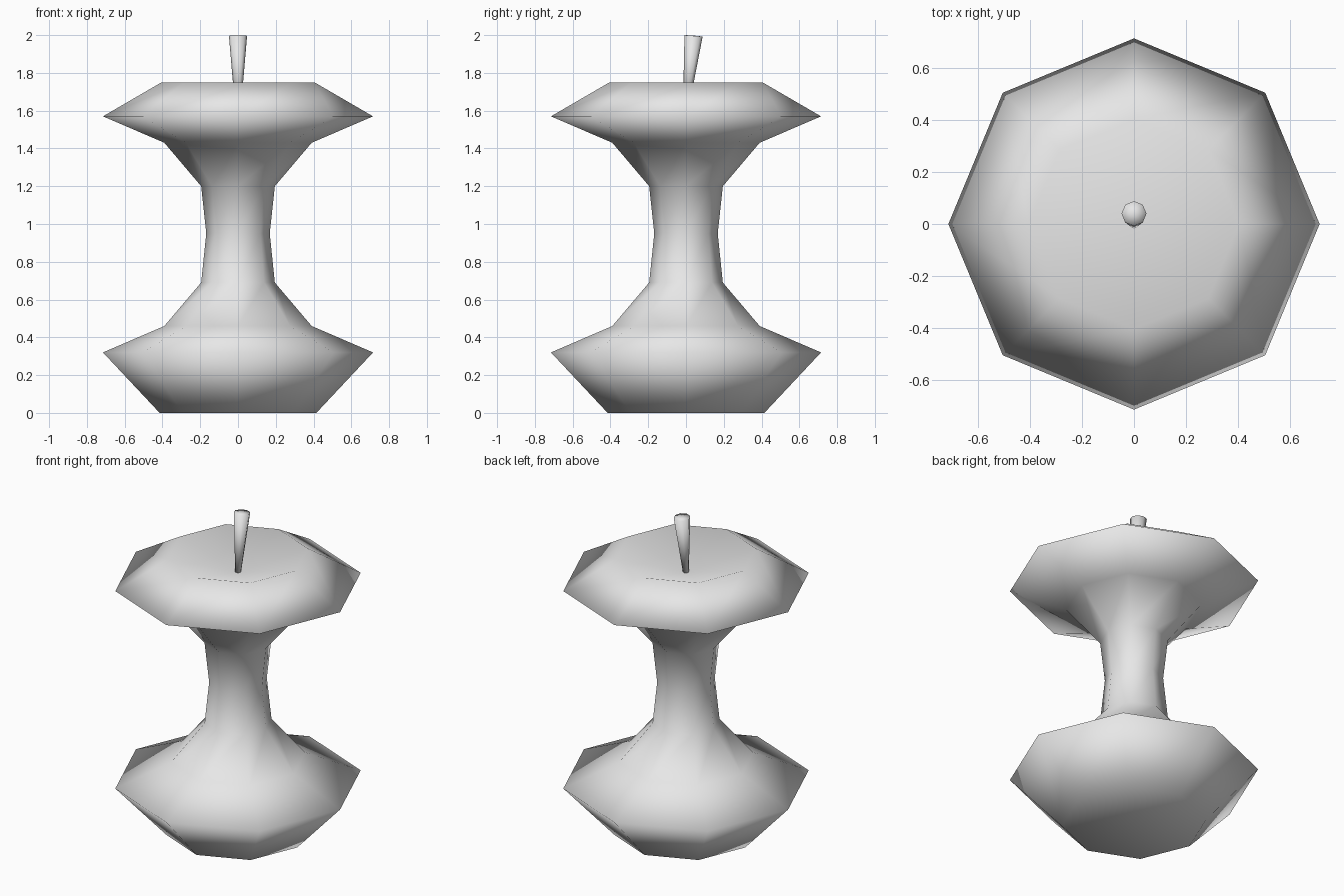
import bpy, bmesh
from math import cos, sin, pi
from mathutils import Vector

cube = bpy.data.objects.get("Cube")
if cube:
    bpy.data.objects.remove(cube, do_unlink=True)

SIDES = 8

grey = bpy.data.materials.new("plain grey")
grey.use_nodes = True
colour = (0.8, 0.8, 0.8, 1)
grey.diffuse_color = colour
grey.node_tree.nodes["Principled BSDF"].inputs["Base Color"].default_value = colour


def lathe(name, rings, bottom, top):
    """Skin rings of (centre, radius, tilt) and close both ends with fans."""
    bm = bmesh.new()
    loops = []
    for centre, radius, tilt in rings:
        loop = []
        for i in range(SIDES):
            a = 2 * pi * i / SIDES
            offset = Vector((cos(a), sin(a), -tilt * sin(a))) * radius
            loop.append(bm.verts.new(Vector(centre) + offset))
        loops.append(loop)
    low, high = bm.verts.new(bottom), bm.verts.new(top)
    for i in range(SIDES):
        j = (i + 1) % SIDES
        for a, b in zip(loops, loops[1:]):
            bm.faces.new((a[i], a[j], b[j], b[i]))
        bm.faces.new((low, loops[0][j], loops[0][i]))
        bm.faces.new((high, loops[-1][i], loops[-1][j]))
    for face in bm.faces:
        face.smooth = True
    mesh = bpy.data.meshes.new(name)
    bm.to_mesh(mesh)
    bm.free()
    mesh.materials.append(grey)
    obj = bpy.data.objects.new(name, mesh)
    bpy.context.collection.objects.link(obj)
    return obj


# Eaten fruit: wide rims above and below a thin waist, dimple on top
profile = [(0.415, 0), (0.715, 0.32), (0.39, 0.46), (0.195, 0.69), (0.168, 0.95),
           (0.195, 1.2), (0.39, 1.43), (0.715, 1.57), (0.405, 1.75)]
lathe("apple_core", [((0, 0, z), r, 0) for r, z in profile], (0, 0, 0), (0, 0, 1.63))

# Stem: flares upward and leans back, with a slightly tilted tip
lathe("stem", [((0, 0, 1.62), 0.016, 0), ((0, 0.04, 1.996), 0.048, 0.08)],
      (0, 0, 1.62), (0, 0.04, 1.998))
